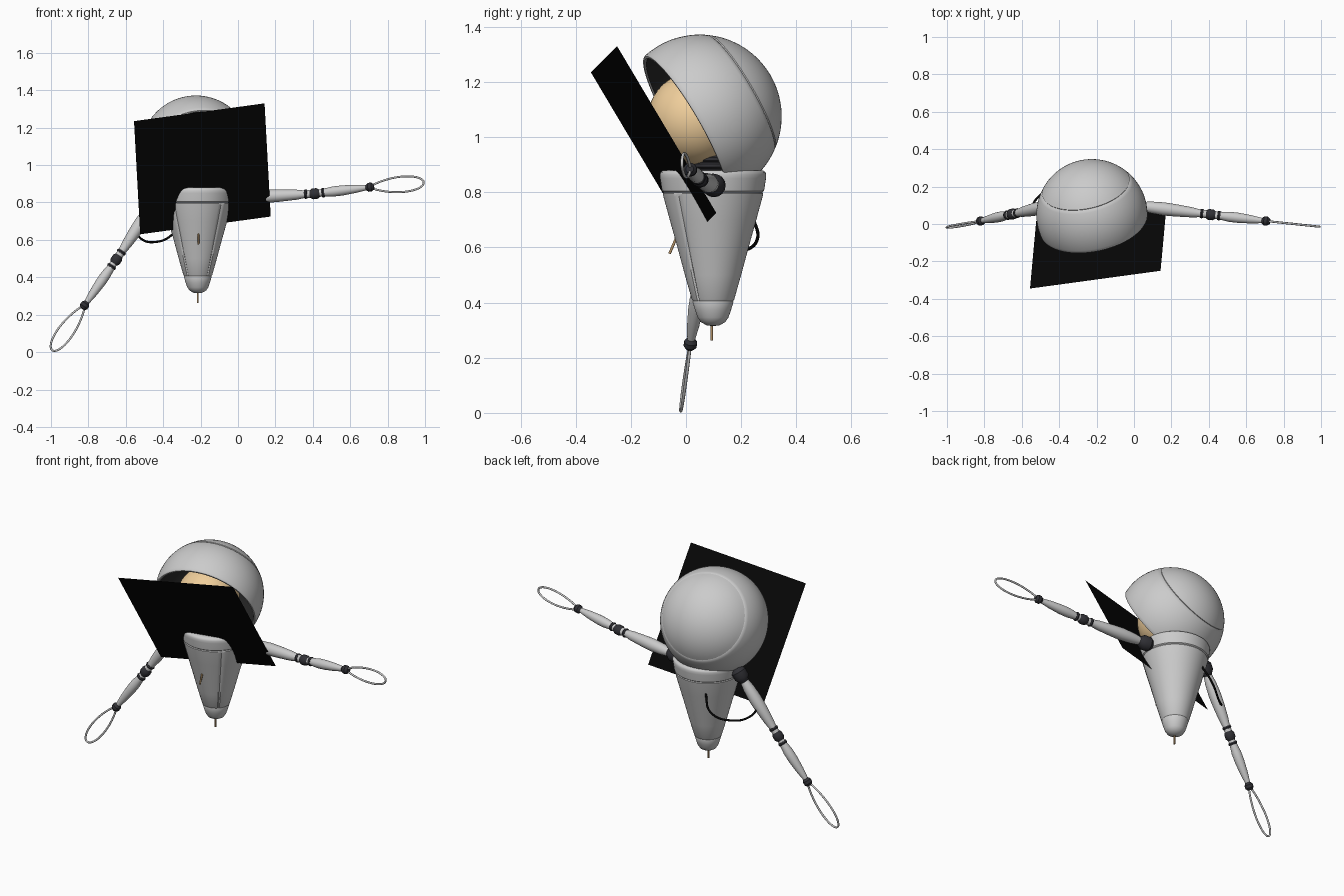
import bpy, bmesh, math
from mathutils import Vector, Matrix

if "Cube" in bpy.data.objects:
    bpy.data.objects.remove(bpy.data.objects["Cube"])


def material(name, rgb):
    m = bpy.data.materials.new(name)
    m.diffuse_color = (*rgb, 1)
    m.use_nodes = True
    m.node_tree.nodes["Principled BSDF"].inputs["Base Color"].default_value = m.diffuse_color
    return m


BLACK = material("black", (0.002, 0.002, 0.002))
DARK = material("dark_rubber", (0.03, 0.03, 0.036))
LINING = material("lining", (0.02, 0.02, 0.02))
SKIN = material("skin", (0.87, 0.62, 0.33))
WOOD = material("bronze", (0.42, 0.27, 0.13))


def add_mesh(name, bm, mat=None):
    me = bpy.data.meshes.new(name)
    bm.to_mesh(me)
    bm.free()
    ob = bpy.data.objects.new(name, me)
    bpy.context.collection.objects.link(ob)
    if mat:
        me.materials.append(mat)
    return ob


def lathe(name, profile, origin, axis=(0, 0, 1), mat=None, seg=32, flip=False, seams=()):
    """Spin (radius, height) points around an axis; seams are grooved columns."""
    bm = bmesh.new()
    axis = Vector(axis)
    rot = Matrix() if axis.normalized().z > 0.9999 else axis.to_track_quat('Z', 'Y').to_matrix().to_4x4()
    mtx = Matrix.Translation(origin) @ rot
    rings = []
    for r, h in profile:
        if r < 1e-6:
            rings.append([bm.verts.new(mtx @ Vector((0, 0, h)))] * seg)
            continue
        ring = []
        for i in range(seg):
            a = 2 * math.pi * i / seg
            rr = r - (0.005 if i in seams and 0.41 < h < 0.8 else 0)
            ring.append(bm.verts.new(mtx @ Vector((rr * math.cos(a), rr * math.sin(a), h))))
        rings.append(ring)
    for lo, hi in zip(rings, rings[1:]):
        for i in range(seg):
            j = (i + 1) % seg
            quad = list(dict.fromkeys((lo[i], lo[j], hi[j], hi[i])))
            bm.faces.new(quad)
    bmesh.ops.recalc_face_normals(bm, faces=bm.faces)
    if flip:
        bmesh.ops.reverse_faces(bm, faces=bm.faces)
    return add_mesh(name, bm, mat)


def arc(radius, h0, h1, n):
    """Part of a circle profile between two heights."""
    a0, a1 = math.asin(h0 / radius), math.asin(h1 / radius)
    angles = [a0 + (a1 - a0) * i / n for i in range(n + 1)]
    return [(max(0, radius * math.cos(a)), radius * math.sin(a)) for a in angles]


def tube(name, points, radius, mat=None, cyclic=False, smooth=False):
    cu = bpy.data.curves.new(name, 'CURVE')
    cu.dimensions = '3D'
    cu.bevel_depth, cu.bevel_resolution = radius, 3
    cu.use_fill_caps = True
    if smooth:
        sp = cu.splines.new('BEZIER')
        sp.bezier_points.add(len(points) - 1)
        for bp, p in zip(sp.bezier_points, points):
            bp.co = p
            bp.handle_left_type = bp.handle_right_type = 'AUTO'
    else:
        sp = cu.splines.new('POLY')
        sp.points.add(len(points) - 1)
        for sp_pt, p in zip(sp.points, points):
            sp_pt.co = (*p, 1)
    sp.use_cyclic_u = cyclic
    ob = bpy.data.objects.new(name, cu)
    bpy.context.collection.objects.link(ob)
    if mat:
        cu.materials.append(mat)
    return ob


# Head: tilted open helmet with a seam ring, dark lining and inner face ball
HEAD = Vector((-0.225, 0.05, 1.075))
LOOK = Vector((0.183, -0.849, -0.494)).normalized()
R, RIM = 0.297, 0.064
back = arc(R, -R, -0.177, 14)
seam = [(0.236, -0.173)]
front = arc(R, -0.169, RIM - 0.006, 18)
lip = [(0.287, RIM), (0.279, RIM), (0.275, RIM - 0.005)]
lathe("helmet_shell", back + seam + front + lip, HEAD, LOOK, seg=72)
lathe("helmet_lining", arc(0.281, -0.281, RIM - 0.005, 20), HEAD, LOOK, LINING, 64, flip=True)
lathe("face_ball", arc(0.172, -0.172, 0.172, 24), HEAD + LOOK * 0.02, mat=SKIN, axis=LOOK, seg=48)

# Flat black face panel in front of the head
A, B, C = (Vector(p) for p in ((-0.556, -0.345, 1.235), (0.142, -0.25, 1.33), (0.175, 0.11, 0.725)))
bm = bmesh.new()
bm.faces.new([bm.verts.new(p) for p in (A, A + C - B, C, B)])
add_mesh("face_panel", bm, BLACK)

# Ribbed neck
BX, BY = -0.215, 0.098
neck = [(0, 0.86)]
for k in range(5):
    z = 0.86 + k * 0.025
    neck += [(0.074, z), (0.082, z + 0.006), (0.082, z + 0.017), (0.074, z + 0.023)]
lathe("neck", neck + [(0, 0.984)], (BX, BY, 0), mat=DARK, seg=40)

# Tapered body with collar groove, tip groove and front panel seams
body = [(0, 0.315), (0.022, 0.317), (0.044, 0.329), (0.056, 0.346), (0.065, 0.372), (0.074, 0.402),
        (0.073, 0.406), (0.077, 0.412), (0.102, 0.5), (0.129, 0.6), (0.157, 0.7), (0.18, 0.785),
        (0.182, 0.795), (0.179, 0.8), (0.185, 0.805), (0.192, 0.85), (0.193, 0.864), (0.19, 0.873),
        (0.182, 0.879), (0.165, 0.88), (0, 0.88)]
lathe("body", body, (BX, BY, 0), seg=96, seams=(60, 84))

# Tip rod and small front peg
tube("tip_rod", [(BX, BY - 0.005, 0.33), (BX, BY - 0.005, 0.262)], 0.005, WOOD)
tube("front_peg", [(BX + 0.003, -0.035, 0.635), (BX + 0.003, -0.06, 0.577)], 0.005, WOOD)


def arm(side, shoulder, elbow, wrist, tip):
    """Spindle limbs, dark joints and a teardrop loop hand."""
    s, e, w, t = (Vector(p) for p in (shoulder, elbow, wrist, tip))
    up, fore, hand = e - s, w - e, t - w
    L, F, H = up.length, fore.length, hand.length
    lathe(side + "_shoulder_joint", [(0, -0.04), (0.026, -0.04), (0.042, -0.018), (0.042, 0.018),
          (0.03, 0.036), (0.022, 0.05), (0, 0.05)], s, up, DARK, 16)
    lathe(side + "_upper_arm", [(0, 0.03), (0.022, 0.035), (0.031, 0.09), (0.035, 0.16), (0.033, 0.22),
          (0.027, L - 0.1), (0.021, L - 0.06), (0.021, L - 0.02), (0, L - 0.02)], s, up, seg=28)
    for n, d in (("upper", -0.048), ("lower", 0.046)):
        lathe(f"{side}_{n}_elbow_ring", [(0, d - 0.008), (0.023, d - 0.008), (0.026, d), (0.023, d + 0.008),
              (0, d + 0.008)], e, up if d < 0 else fore, DARK, 24)
    lathe(side + "_elbow_joint", [(0, -0.03), (0.018, -0.03), (0.029, -0.012), (0.029, 0.012),
          (0.018, 0.03), (0, 0.03)], e, up.normalized() + fore.normalized(), DARK, 16)
    lathe(side + "_forearm", [(0, 0.02), (0.019, 0.02), (0.021, 0.055), (0.027, 0.1), (0.027, 0.15),
          (0.022, F - 0.08), (0.014, F - 0.02), (0, F - 0.02)], e, fore, seg=28)
    lathe(side + "_wrist_joint", [(0, -0.022), (0.014, -0.022), (0.024, -0.009), (0.024, 0.009),
          (0.014, 0.022), (0, 0.022)], w, fore, DARK, 16)
    d = hand.normalized()
    across = d.cross(Vector((0, 1, 0))).normalized()
    pts = []
    for i in range(64):
        a = 2 * math.pi * i / 64
        wide = 0.049 * math.sin(a) * abs(math.sin(a / 2)) ** 0.6
        pts.append(w + d * (H - 0.005) * (1 - math.cos(a)) / 2 + across * wide)
    tube(side + "_hand_loop", pts, 0.0055, cyclic=True)


arm("raised", (0.0, 0.1, 0.825), (0.41, 0.05, 0.847), (0.705, 0.016, 0.882), (0.998, -0.015, 0.908))
arm("lowered", (-0.43, 0.1, 0.825), (-0.65, 0.053, 0.495), (-0.82, 0.016, 0.25), (-0.996, -0.02, 0.006))

# Sagging hose from the back of the body to the lowered arm
tube("hose", [(-0.295, 0.235, 0.725), (-0.345, 0.26, 0.635), (-0.45, 0.195, 0.588),
              (-0.525, 0.13, 0.612), (-0.545, 0.085, 0.66)], 0.006, BLACK, smooth=True)

# Smooth shading with sharp edges kept
meshes = [o for o in bpy.context.scene.objects if o.type == 'MESH']
for o in bpy.context.scene.objects:
    o.select_set(o.type == 'MESH')
bpy.context.view_layer.objects.active = meshes[0]
bpy.ops.object.shade_smooth_by_angle(angle=math.radians(35))
